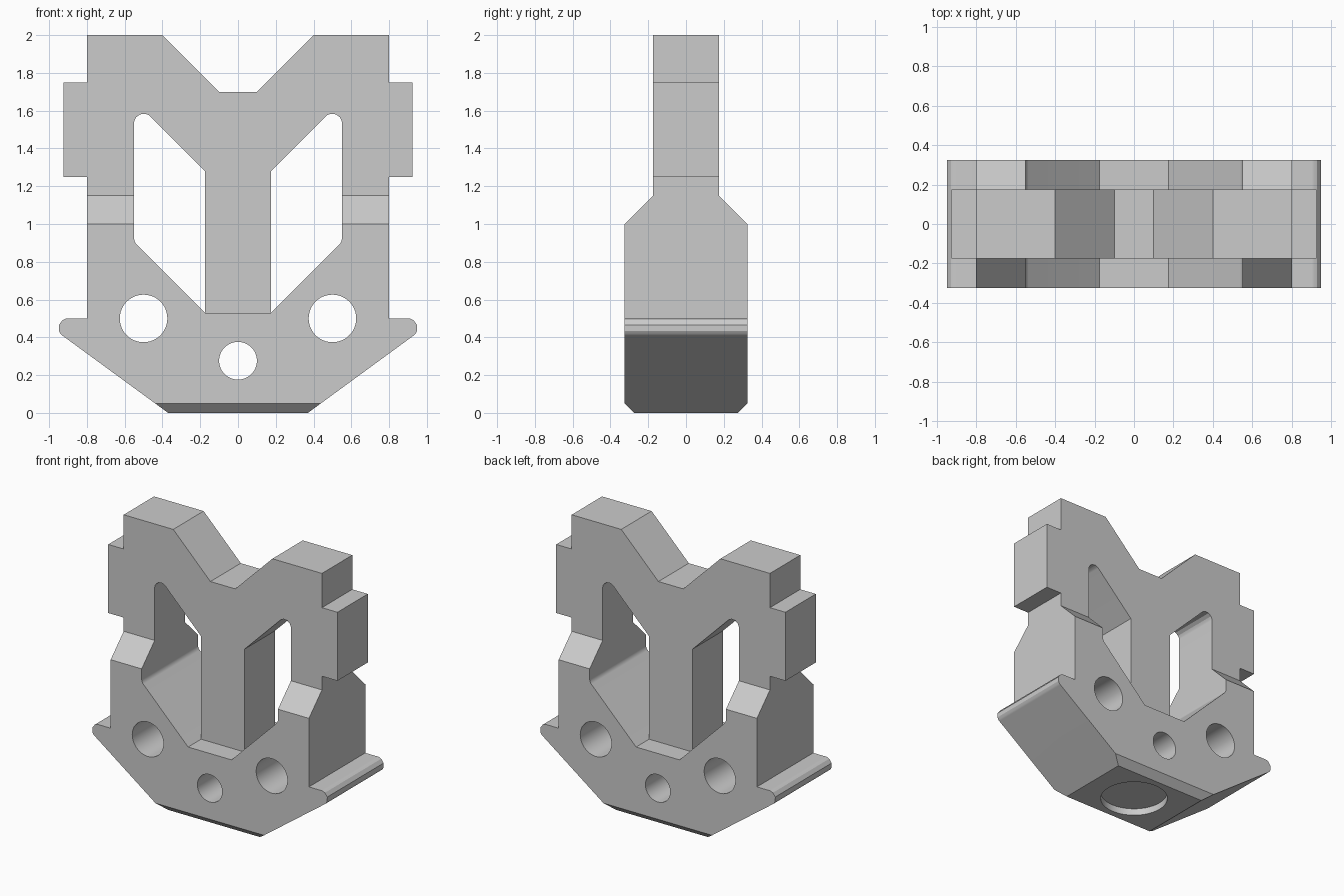
import bpy, bmesh, math
from mathutils import Vector

if "Cube" in bpy.data.objects:
    bpy.data.objects.remove(bpy.data.objects["Cube"])


def fillet(pts, steps=8):
    """Turn (a, b[, radius]) corners into an outline with rounded corners."""
    out = []
    n = len(pts)
    for i, p in enumerate(pts):
        c = Vector(p[:2])
        if len(p) < 3:
            out.append(c)
            continue
        u = (Vector(pts[i - 1][:2]) - c).normalized()
        v = (Vector(pts[(i + 1) % n][:2]) - c).normalized()
        half = u.angle(v) / 2
        r = p[2]
        mid = c + (u + v).normalized() * (r / math.sin(half))
        t = r / math.tan(half)
        a, b = c + u * t - mid, c + v * t - mid
        out += [mid + a.lerp(b, k / steps).normalized() * r for k in range(steps + 1)]
    return out


def mirrored(half):
    """Complete a right-hand half outline with its left-hand copy."""
    return half + [(-p[0], *p[1:]) for p in reversed(half)]


def circle(x, z, r, n=48):
    return [(x + r * math.cos(2 * math.pi * k / n),
             z + r * math.sin(2 * math.pi * k / n)) for k in range(n)]


def prism(name, outline, axis, lo, hi):
    """Extrude an outline along the x, y or z axis."""
    put = {'x': lambda a, b, d: (d, a, b),
           'y': lambda a, b, d: (a, d, b),
           'z': lambda a, b, d: (a, b, d)}[axis]
    bm = bmesh.new()
    rings = [[bm.verts.new(put(a, b, d)) for a, b in outline] for d in (lo, hi)]
    bm.faces.new(rings[0])
    bm.faces.new(rings[1])
    n = len(outline)
    for i in range(n):
        j = (i + 1) % n
        bm.faces.new((rings[0][i], rings[0][j], rings[1][j], rings[1][i]))
    bmesh.ops.recalc_face_normals(bm, faces=bm.faces)
    mesh = bpy.data.meshes.new(name)
    bm.to_mesh(mesh)
    bm.free()
    ob = bpy.data.objects.new(name, mesh)
    bpy.context.collection.objects.link(ob)
    return ob


def combine(body, cutter, operation='DIFFERENCE'):
    cutter.hide_render = True
    mod = body.modifiers.new('cut', 'BOOLEAN')
    mod.operation = operation
    mod.solver = 'EXACT'
    mod.object = cutter
    bpy.context.view_layer.objects.active = body
    bpy.ops.object.modifier_apply(modifier=mod.name)
    bpy.data.objects.remove(cutter)


# Body: front silhouette
front = mirrored([(0.37, 0), (1.0535, 0.5, 0.05), (0.8, 0.5), (0.8, 1.25),
                  (0.925, 1.25), (0.925, 1.75), (0.8, 1.75), (0.8, 2),
                  (0.4, 2), (0.1, 1.7)])
body = prism('bracket_body', fillet(front), 'y', -0.5, 0.5)

# Side silhouette: thick base, tapered shoulders, thin top
side = mirrored([(0.275, 0), (0.325, 0.05), (0.325, 1.0), (0.175, 1.15), (0.175, 2.2)])
# start slightly below the floor so the end caps do not coincide
side = [(0.225, -0.05) if p == (0.275, 0) else (-0.225, -0.05) if p == (-0.275, 0) else p
        for p in side]
combine(body, prism('side_shape', side, 'x', -1.2, 1.2), 'INTERSECT')

# Two windows beside the central post
for s in (1, -1):
    window = [(s * 0.175, 0.53), (s * 0.55, 0.905, 0.05),
              (s * 0.55, 1.655, 0.05), (s * 0.175, 1.28)]
    combine(body, prism('window', fillet(window), 'y', -0.6, 0.6))

# Thin the central post to the thickness of the top
recess = mirrored([(0.175, 0.53), (0.3, 0.8), (0.3, 1.2)])
combine(body, prism('front_recess', recess, 'y', -0.6, -0.175))
combine(body, prism('back_recess', recess, 'y', 0.175, 0.6))

# Cross holes
for x, z, r in ((-0.5, 0.5, 0.126), (0.5, 0.5, 0.126), (0, 0.276, 0.1)):
    combine(body, prism('cross_hole', circle(x, z, r), 'y', -0.6, 0.6))

# Shallow round socket underneath
combine(body, prism('base_socket', circle(0, 0, 0.228), 'z', -0.1, 0.05))

bpy.ops.object.select_all(action='DESELECT')
body.select_set(True)
bpy.context.view_layer.objects.active = body
bpy.ops.object.shade_smooth_by_angle(angle=math.radians(25))
